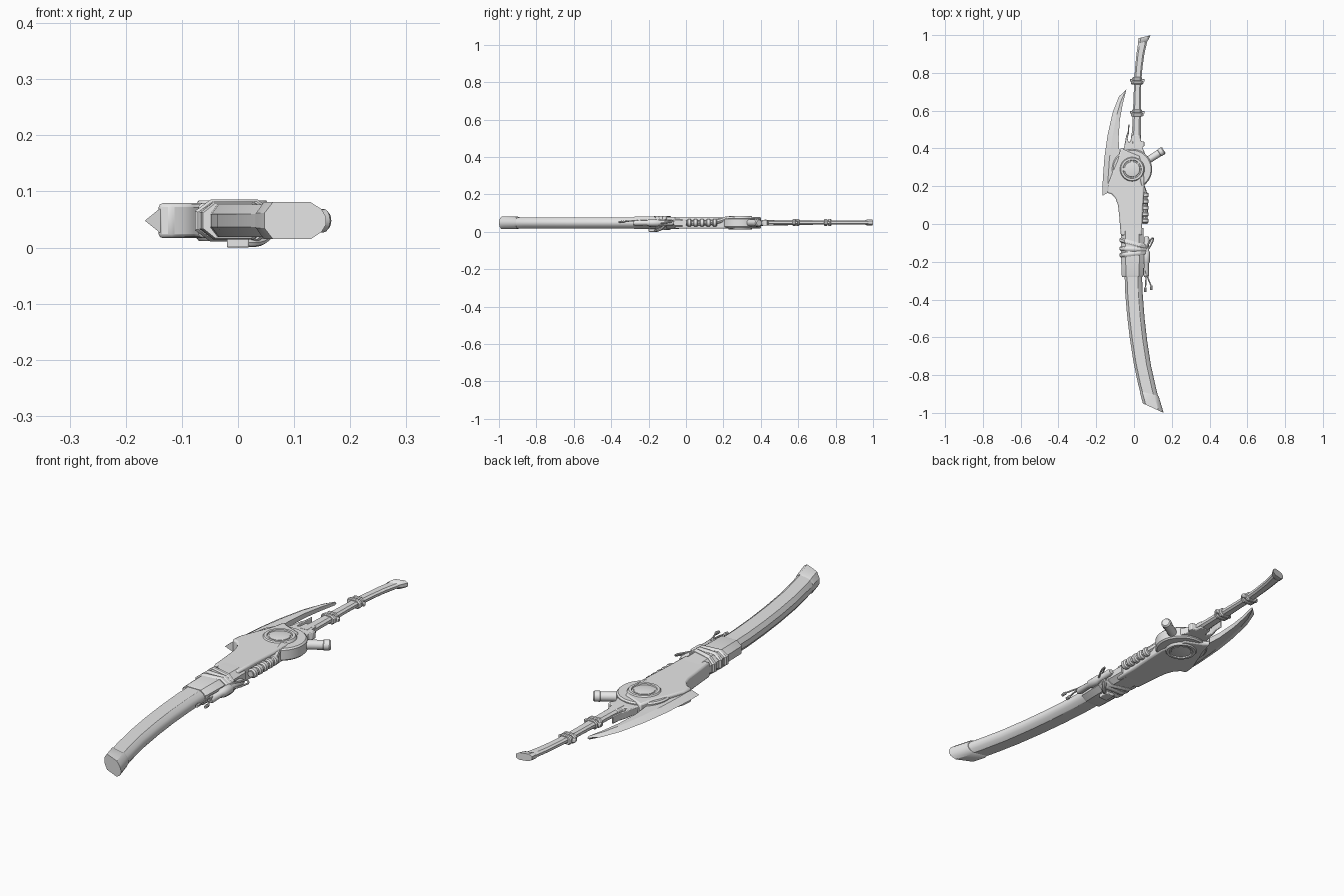
import bpy, bmesh, math
from mathutils import Vector

if "Cube" in bpy.data.objects:
    bpy.data.objects.remove(bpy.data.objects["Cube"])

ZC = 0.048  # mid height of the weapon
grey = bpy.data.materials.new("plain grey")
grey.diffuse_color = (0.8, 0.8, 0.8, 1)
grey.use_nodes = True
grey.node_tree.nodes["Principled BSDF"].inputs["Base Color"].default_value = grey.diffuse_color


def finish(name, bm, bevel=0):
    bmesh.ops.recalc_face_normals(bm, faces=bm.faces)
    me = bpy.data.meshes.new(name)
    bm.to_mesh(me)
    bm.free()
    ob = bpy.data.objects.new(name, me)
    bpy.context.collection.objects.link(ob)
    me.materials.append(grey)
    if bevel:
        m = ob.modifiers.new("bevel", 'BEVEL')
        m.width, m.segments, m.limit_method = bevel, 2, 'ANGLE'
    return ob


def loft(name, stations, profile, zc=ZC):
    """Skin through stations (left x, left y, right x, right y, half height)."""
    bm = bmesh.new()
    rings = []
    for xl, yl, xr, yr, h in stations:
        ring = []
        for u, v in profile:
            t = (u + 1) / 2
            ring.append(bm.verts.new((xl + (xr - xl) * t, yl + (yr - yl) * t, zc + v * h)))
        rings.append(ring)
    n = len(profile)
    for a, b in zip(rings, rings[1:]):
        for i in range(n):
            bm.faces.new((a[i], a[(i + 1) % n], b[(i + 1) % n], b[i]))
    bm.faces.new(rings[0])
    bm.faces.new(rings[-1])
    return finish(name, bm)


def prism(name, pts, z0, z1, bevel=0):
    bm = bmesh.new()
    f = bm.faces.new([bm.verts.new((x, y, z0)) for x, y in pts])
    ext = bmesh.ops.extrude_face_region(bm, geom=[f])
    for v in ext["geom"]:
        if isinstance(v, bmesh.types.BMVert):
            v.co.z = z1
    return finish(name, bm, bevel)


def lathe(name, p, q, profile, n=32):
    """Turn (distance along p-q, radius) points around the line p-q."""
    p, q = Vector(p), Vector(q)
    rot = (q - p).to_track_quat('Z', 'Y')
    bm = bmesh.new()
    rings = [[bm.verts.new(p + rot @ Vector((r * math.cos(i * math.tau / n),
              r * math.sin(i * math.tau / n), d))) for i in range(n)] for d, r in profile]
    for a, b in zip(rings, rings[1:]):
        for i in range(n):
            bm.faces.new((a[i], a[(i + 1) % n], b[(i + 1) % n], b[i]))
    bm.faces.new(rings[0])
    bm.faces.new(rings[-1])
    return finish(name, bm)


def tube(name, pts, r):
    cu = bpy.data.curves.new(name, 'CURVE')
    cu.dimensions = '3D'
    cu.bevel_depth, cu.bevel_resolution, cu.use_fill_caps = r, 2, True
    cu.resolution_u = 6
    sp = cu.splines.new('BEZIER')
    sp.bezier_points.add(len(pts) - 1)
    for b, p in zip(sp.bezier_points, pts):
        b.co = p
        b.handle_left_type = b.handle_right_type = 'AUTO'
    ob = bpy.data.objects.new(name, cu)
    bpy.context.collection.objects.link(ob)
    cu.materials.append(grey)
    return ob


sheath = [(-1, -.4), (-.72, -1), (.5, -1), (.85, -.62), (1, -.2),
          (1, .2), (.85, .62), (.5, 1), (-.72, 1), (-1, .4)]
octagon = [(-1, -.45), (-.6, -1), (.6, -1), (1, -.45), (1, .45), (.6, 1), (-.6, 1), (-1, .45)]

# Curved scabbard with its slanted end cap
loft("scabbard", [(-.05, -.26, .042, -.26, .029), (-.047, -.36, .046, -.37, .029),
                  (-.037, -.48, .056, -.5, .029), (-.023, -.6, .07, -.62, .029),
                  (-.003, -.73, .09, -.75, .029), (.022, -.85, .117, -.87, .029),
                  (.036, -.9, .132, -.93, .029)], sheath)
loft("scabbard_tip", [(.031, -.885, .13, -.91, .029), (.032, -.895, .133, -.92, .033),
                      (.047, -.95, .157, -1, .033)], sheath)

# Scabbard mouth and diagonal wraps
loft("scabbard_mouth", [(-.062, -.28, .045, -.28, .031), (-.066, -.27, .05, -.27, .034),
                        (-.069, -.16, .053, -.16, .034), (-.07, -.02, .05, -.02, .031)], octagon)
for i, (yl, yr) in enumerate([(-.165, -.15), (-.13, -.135), (-.085, -.12)]):
    loft(f"wrap_{i}", [(-.071, yl - .012, .059, yr - .012, .034),
                       (-.077, yl - .006, .063, yr - .006, .0375),
                       (-.077, yl + .006, .063, yr + .006, .0375),
                       (-.071, yl + .012, .059, yr + .012, .034)], octagon)

# Flared guard body
prism("guard_body", [(-.07, -.06), (-.079, .05), (-.085, .1), (-.098, .135), (-.118, .158),
                     (-.142, .165), (-.138, .21), (-.115, .27), (-.085, .34), (-.07, .405),
                     (-.045, .39), (.03, .36), (.055, .24), (.052, .16), (.045, .05),
                     (.042, -.06)], .017, .079, .007)

# Crescent blade: columns of outer edge, ridge and inner edge
outer = [(-.166, .15), (-.166, .22), (-.157, .35), (-.14, .47), (-.113, .59), (-.08, .675), (-.04, .712)]
ridge = [(-.14, .165), (-.138, .23), (-.13, .35), (-.114, .46), (-.093, .57), (-.072, .645), (-.046, .703)]
inner = [(-.11, .17), (-.085, .24), (-.076, .37), (-.082, .45), (-.075, .55), (-.06, .635), (-.042, .706)]
bm = bmesh.new()
prev = None
for k, (o, r, i) in enumerate(zip(outer, ridge, inner)):
    h = .021 - .0022 * k
    ring = [bm.verts.new((x, y, ZC + z)) for (x, y), z in
            ((o, 0), (r, h), (i, h * .8), (i, -h * .8), (r, -h))]
    if prev:
        for j in range(5):
            bm.faces.new((prev[j], prev[(j + 1) % 5], ring[(j + 1) % 5], ring[j]))
    else:
        bm.faces.new(ring)
    prev = ring
bm.faces.new(prev)
finish("crescent_blade", bm)

# Round hub with stepped rings on both faces
hub = (-.01, .29)
half = [(.036, .001), (.036, .022), (.033, .04), (.029, .043), (.029, .047),
        (.036, .049), (.036, .06), (.031, .064), (.026, .066), (.026, .1), (.02, .106)]
lathe("hub_disc", (*hub, ZC), (*hub, 1),
      [(-d, r) for d, r in half] + [(d, r) for d, r in reversed(half)], 40)

# Side peg
lathe("side_peg", (.07, .335, ZC), (.158, .391, ZC),
      [(0, .019), (.075, .019), (.077, .021), (.098, .021), (.104, .016)], 16)

# Ragged collar plate and spike between hub and grip
prism("collar_plate", [(-.075, .36), (-.068, .405), (-.055, .398), (-.048, .43), (-.042, .465),
                       (-.033, .49), (-.03, .528), (-.024, .528), (-.027, .48), (-.034, .455),
                       (-.028, .43), (-.018, .44), (-.015, .47), (.033, .47), (.035, .44),
                       (.056, .435), (.056, .415), (.044, .405), (.06, .37), (.05, .33)],
      .033, .064, .003)

# Grip, collars and pommel
loft("grip", [(-.018, .42, .036, .42, .015), (-.01, .5, .036, .5, .013), (-.006, .59, .037, .59, .013),
              (-.002, .68, .037, .68, .012), (.001, .76, .039, .76, .012), (.006, .83, .045, .83, .011),
              (.013, .9, .055, .9, .011), (.023, .965, .071, .97, .011)], octagon, .05)
loft("pommel", [(.02, .955, .07, .968, .011), (.021, .963, .076, .976, .015),
                (.025, .984, .089, 1, .015)], octagon, .05)
for i, y in enumerate([.59, .76]):
    for j, dy in enumerate((-.012, .008)):
        e = .006 * j
        loft(f"grip_collar_{i}_{j}", [(-.012 + e, y + dy - .009, .044 - e, y + dy - .009, .016),
                                      (-.016 + e, y + dy - .005, .049 - e, y + dy - .005, .019),
                                      (-.016 + e, y + dy + .005, .049 - e, y + dy + .005, .019),
                                      (-.012 + e, y + dy + .009, .044 - e, y + dy + .009, .016)],
             octagon, .05)
    prism(f"collar_tab_{i}", [(-.021, y - .006), (.056, y - .006), (.056, y + .008), (-.021, y + .008)],
          .042, .058, .003)

# Ribbed pipe running from the hub down the right side
tube("side_pipe", [(.03, .25, .07), (.04, .21, .068), (.055, .165, .055), (.06, .1, ZC), (.058, 0, ZC)], .013)
for i in range(5):
    y = .005 + i * .034
    lathe(f"pipe_rib_{i}", (.058, y, ZC), (.058, y + 1, ZC),
          [(0, .014), (.005, .02), (.02, .02), (.025, .014)], 16)

# Bundle, cords and tassels at the right of the wraps
lathe("cord_bundle", (.065, -.28, ZC), (.067, -.06, ZC),
      [(0, .011), (.01, .015), (.07, .013), (.08, .018), (.13, .019), (.14, .013), (.2, .015), (.215, .01)], 12)
tube("cord_loop", [(.06, -.14, .06), (.08, -.1, .062), (.1, -.075, .058), (.095, -.1, .05), (.065, -.15, .045)], .004)
for i, (x, y) in enumerate([(.06, -.36), (.092, -.35)]):
    tube(f"tassel_cord_{i}", [(.062, -.25, .06), ((x + .066) / 2, -.3, .058), (x, y + .02, .054)], .0035)
    lathe(f"tassel_end_{i}", (x, y + .025, .054), (x, y, .052),
          [(0, .004), (.008, .007), (.025, .006)], 10)

# Knot on the underside of the wraps
prism("under_knot", [(-.02, -.2), (.02, -.2), (.02, -.15), (-.02, -.15)], 0, .02, .003)
tube("under_cord", [(.0, -.17, .011), (.03, -.155, .009), (.05, -.13, .018), (.064, -.11, .04)], .008)

# Smooth shading with sharp edges kept
for ob in list(bpy.context.scene.objects):
    bpy.ops.object.select_all(action='DESELECT')
    ob.select_set(True)
    bpy.context.view_layer.objects.active = ob
    if ob.type == 'CURVE':
        bpy.ops.object.convert(target='MESH')
    bpy.ops.object.shade_smooth_by_angle(angle=math.radians(32))
